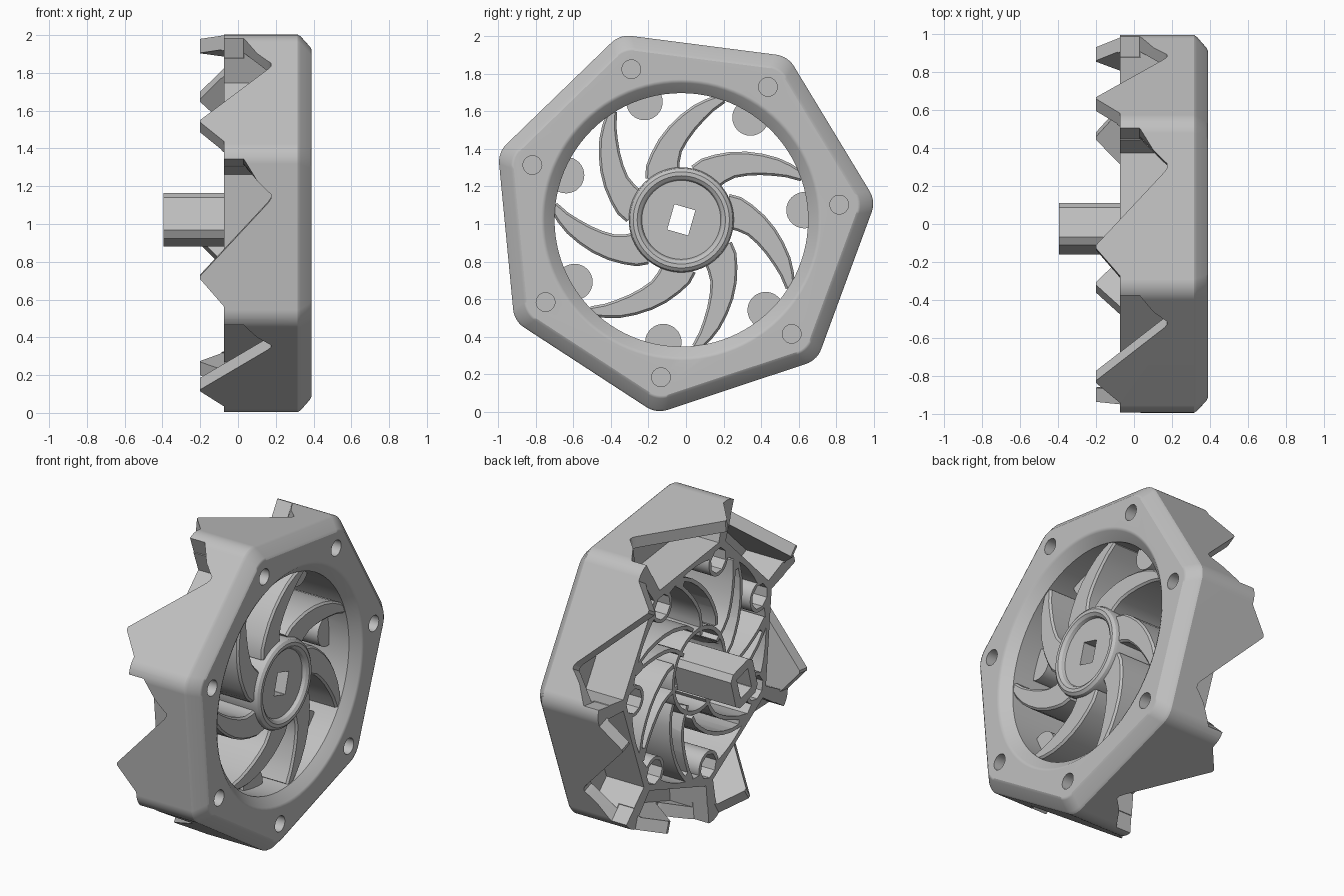
import bpy, bmesh
from math import sin, cos, pi, radians
from mathutils import Vector

if "Cube" in bpy.data.objects:
    bpy.data.objects.remove(bpy.data.objects["Cube"])

CY, CZ = -0.025, 1.022          # wheel axis position
N, STEP = 7, 2 * pi / 7
A0 = radians(5.5)               # direction of the first corner
R = 1.04                        # outer corner radius
BACK, FRONT = -0.075, 0.39

grey = bpy.data.materials.new("matte grey")
grey.use_nodes = True
grey.diffuse_color = (0.53, 0.53, 0.53, 1)
grey.node_tree.nodes["Principled BSDF"].inputs["Base Color"].default_value = (0.53, 0.53, 0.53, 1)


def loft(name, loops):
    """Solid skinned through equal loops of (x, u, v) points, capped at both ends."""
    bm = bmesh.new()
    rings = [[bm.verts.new((x, CY + u, CZ + v)) for x, u, v in lp] for lp in loops]
    n = len(rings[0])
    for a, b in zip(rings, rings[1:]):
        for i in range(n):
            j = (i + 1) % n
            bm.faces.new((a[i], a[j], b[j], b[i]))
    bm.faces.new(rings[0][::-1])
    bm.faces.new(rings[-1])
    bmesh.ops.recalc_face_normals(bm, faces=bm.faces)
    me = bpy.data.meshes.new(name)
    bm.to_mesh(me)
    bm.free()
    me.materials.append(grey)
    ob = bpy.data.objects.new(name, me)
    bpy.context.collection.objects.link(ob)
    return ob


def prism(name, pts, x0, x1):
    return loft(name, [[(x, u, v) for u, v in pts] for x in (x0, x1)])


def circle(r, n=64, u=0, v=0, turn=0):
    return [(u + r * cos(turn + 2 * pi * i / n), v + r * sin(turn + 2 * pi * i / n)) for i in range(n)]


def turned(name, profile, n=96):
    return loft(name, [[(x, u, v) for u, v in circle(r, n)] for x, r in profile])


def polar(r, a):
    return (r * cos(a), r * sin(a))


def rounded_polygon(r, fillet, seg=7):
    """Heptagon with arcs at its corners."""
    pts, half = [], pi / N
    for k in range(N):
        a = A0 + k * STEP
        cu, cv = polar(r - fillet / cos(half), a)
        for i in range(seg + 1):
            b = a - half + 2 * half * i / seg
            pts.append((cu + fillet * cos(b), cv + fillet * sin(b)))
    return pts


def on_side(k, s, f=1.0):
    """Point at fraction s along side k, scaled by f towards the axis."""
    a, b = Vector(polar(R, A0 + k * STEP)), Vector(polar(R, A0 + (k + 1) * STEP))
    return tuple(a.lerp(b, s) * f)


def cut(ob, cutter, keep=False):
    mod = ob.modifiers.new("cut", 'BOOLEAN')
    mod.operation, mod.solver, mod.object = 'DIFFERENCE', 'MANIFOLD', cutter
    bpy.context.view_layer.objects.active = ob
    bpy.ops.object.modifier_apply(modifier=mod.name)
    if not keep:
        bpy.data.objects.remove(cutter)


# Seven-sided rim with softened front chamfer
rim = loft("toothed_rim", [[(x, u, v) for u, v in rounded_polygon(r, 0.13)] for x, r in
                           ((-0.25, R), (0.316, R), (0.332, R - 0.01), (0.382, R - 0.068), (FRONT, R - 0.084))])

# Space behind the core, inside the teeth
cut(rim, prism("back_cutter", rounded_polygon(0.95, 0.03), -0.4, BACK))

# Bowl opening
cut(rim, turned("bowl_cutter", [(-0.5, 0.675), (0.33, 0.675), (0.38, 0.728), (FRONT, 0.748), (0.5, 0.97)]))

# Sawtooth edge on each side: radial at the corners, square to the side between them
TOOTH = [(-0.02, -0.4), (-0.02, BACK), (0.04, BACK), (0.04, 0.03), (0.23, 0.155), (0.25, 0.175),
         (0.275, 0.175), (0.3, 0.16), (0.73, -0.2), (0.75, -0.2), (0.91, BACK), (0.993, BACK), (0.993, -0.4)]
for k in range(N):
    loops = []
    for f in (0.89, 1.08):
        along = [(x, 0.5 + (s - 0.5) / f if 0.1 < s < 0.95 else s) for s, x in TOOTH]
        loops.append([(x, *on_side(k, s, f)) for x, s in along])
    cut(rim, loft("notch_cutter", loops))
    # Pocket between the teeth and the core
    pocket = [on_side(k, s, f) for s, f in ((0.045, 0.755), (0.93, 0.755), (0.93, 0.92), (0.045, 0.92))]
    cut(rim, prism("pocket_cutter", pocket, -0.4, 0.19))

# Bolt holes in the front face, bosses with bolt pockets at the back
for k in range(N):
    a = A0 + k * STEP
    u, v = polar(0.845, a)
    cut(rim, prism("bolt_hole_cutter", circle(0.05, 24, u, v), 0.24, 0.5))
    u, v = polar(0.658, a - radians(1))
    recess = prism("recess_cutter", circle(0.078, 8, u, v, a), -0.3, 0.12)
    boss = prism(f"bolt_boss_{k + 1}", circle(0.097, 32, u, v), BACK, 0.19)
    cut(boss, recess, keep=True)
    cut(rim, recess)

# Curved spokes, hollow from the back: radius, angle, half width
SPOKE = [(0.24, 42, 0.09), (0.29, 37, 0.09), (0.34, 31.5, 0.08), (0.4, 25.5, 0.07), (0.46, 19, 0.064),
         (0.52, 13, 0.057), (0.58, 7.5, 0.049), (0.63, 3, 0.038), (0.685, -2, 0.026)]


def spoke_loft(name, base, rows, inset, back, front, bevel):
    mid = [Vector(polar(r, base + radians(d))) for r, d, _ in rows]
    loops = []
    for i, (_, _, half) in enumerate(rows):
        t = (mid[min(i + 1, len(mid) - 1)] - mid[max(i - 1, 0)]).normalized()
        side = Vector((-t.y, t.x))
        w = half - inset
        section = ((back, -w), (front - bevel, -w), (front, bevel - w),
                   (front, w - bevel), (front - bevel, w), (back, w))
        loops.append([(x, *(mid[i] + side * o)) for x, o in section])
    return loft(name, loops)


for k in range(N):
    base = radians(73) + k * STEP
    spoke = spoke_loft(f"spoke_{k + 1}", base, SPOKE, 0, BACK, 0.325, 0.012)
    cut(spoke, spoke_loft("spoke_cutter", base, SPOKE[:-1], 0.024, -0.3, 0.27, 0.005))


def turned_rectangle(w, h, c, angle):
    """Rectangle with chamfered corners, turned by an angle."""
    pts = [(w, h - c), (w - c, h), (c - w, h), (-w, h - c), (-w, c - h), (c - w, -h), (w - c, -h), (w, c - h)]
    return [(u * cos(angle) - v * sin(angle), u * sin(angle) + v * cos(angle)) for u, v in pts]


# Hub with raised lip, hollow behind, with drive shaft and square bore
TURN = radians(-16)
hub = turned("hub", [(BACK, 0.27), (0.325, 0.28), (0.345, 0.273), (0.358, 0.256), (0.358, 0.235),
                     (0.345, 0.218), (0.325, 0.21)], 64)
cut(hub, prism("hub_cutter", circle(0.245), -0.3, 0.25))
shaft = prism("drive_shaft", turned_rectangle(0.115, 0.125, 0.035, TURN), -0.395, 0.28)
bore = prism("bore_cutter", turned_rectangle(0.058, 0.07, 0.002, TURN), -0.6, 0.6)
cut(hub, bore, keep=True)
cut(shaft, bore)

# Smooth the curves, keep the edges sharp and the flat faces even
bpy.ops.object.select_all(action='DESELECT')
for ob in bpy.context.collection.objects:
    if ob.type == 'MESH' and ob.data.materials and ob.data.materials[0] == grey:
        ob.select_set(True)
        bpy.context.view_layer.objects.active = ob
bpy.ops.object.shade_smooth_by_angle(angle=radians(28))
rim.modifiers.new("even_faces", 'WEIGHTED_NORMAL').keep_sharp = True
